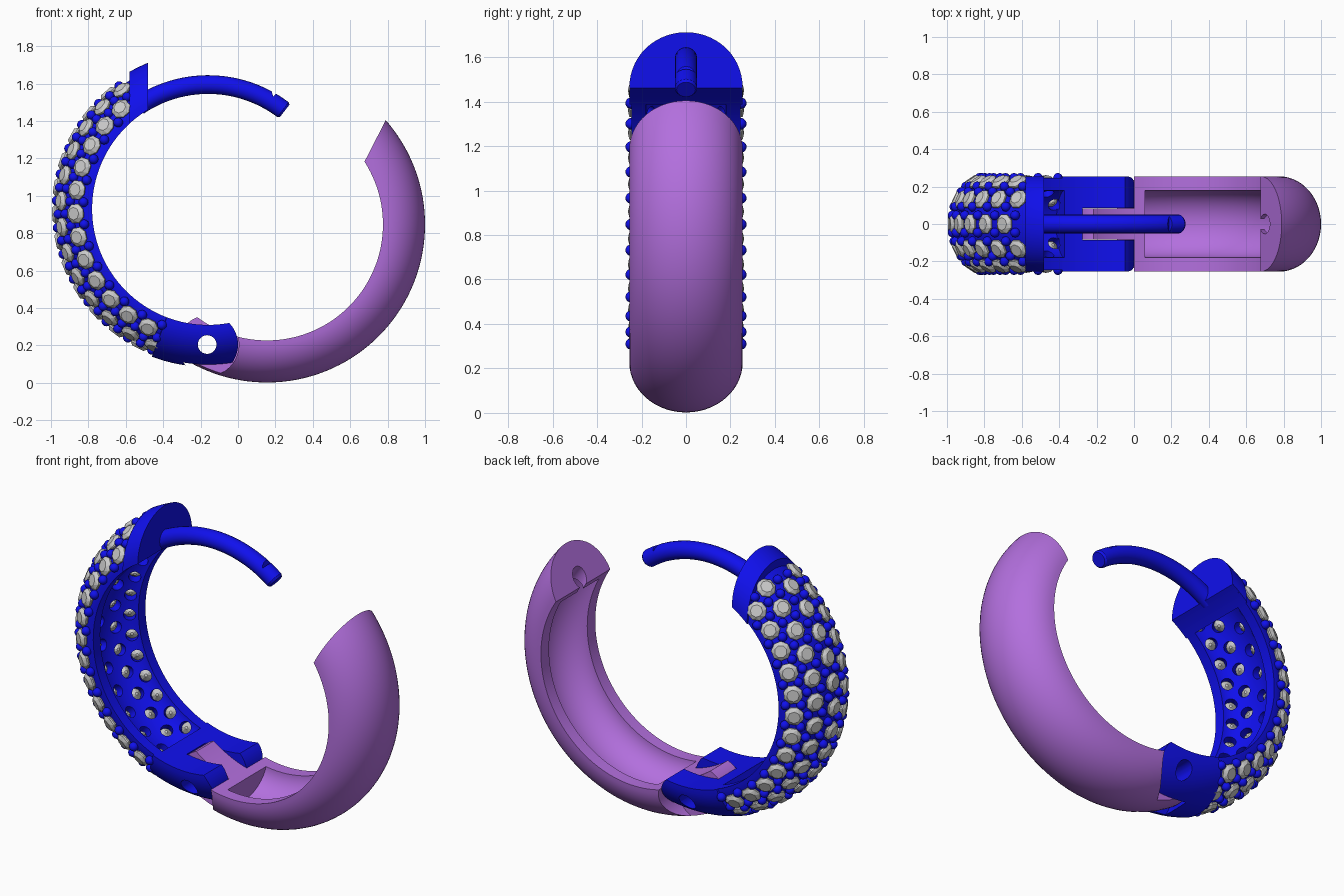
import bpy, bmesh
from math import sin, cos, pi, radians
from mathutils import Vector, Matrix

if "Cube" in bpy.data.objects:
    bpy.data.objects.remove(bpy.data.objects["Cube"])

BC, PC = (-0.16, 0.93), (0.155, 0.847)   # ring centres (x, z): blue half, purple half
HX, HZ = -0.165, 0.205                   # hinge axis
R_IN, DEPTH, HALF = 0.62, 0.225, 0.255   # bore radius, band thickness, half width


def material(name, col):
    m = bpy.data.materials.new(name)
    m.diffuse_color = (*col, 1)
    m.use_nodes = True
    m.node_tree.nodes["Principled BSDF"].inputs["Base Color"].default_value = m.diffuse_color
    return m


BLUE = material("blue_metal", (0.005, 0.005, 0.85))
PURPLE = material("purple_metal", (0.45, 0.16, 0.73))


def finish(bm, name, mat=None):
    bmesh.ops.recalc_face_normals(bm, faces=bm.faces)
    me = bpy.data.meshes.new(name)
    bm.to_mesh(me)
    bm.free()
    ob = bpy.data.objects.new(name, me)
    bpy.context.collection.objects.link(ob)
    if mat:
        me.materials.append(mat)
    return ob


def d_profile(depth, half, base=R_IN, n=28):
    return [(half * cos(pi * i / n), base + depth * sin(pi * i / n)) for i in range(n + 1)]


def round_profile(radius, mid=0.665, n=20):
    return [(radius * cos(2 * pi * i / n), mid + radius * sin(2 * pi * i / n)) for i in range(n)]


def sweep(name, c, rings, mat=None):
    """Loft (angle, profile) rings around a y-parallel axis."""
    bm = bmesh.new()
    loops = []
    for a, prof in rings:
        a = radians(a)
        loops.append([bm.verts.new((c[0] + r * cos(a), y, c[1] + r * sin(a))) for y, r in prof])
    n = len(loops[0])
    for p, q in zip(loops, loops[1:]):
        for i in range(n):
            j = (i + 1) % n
            bm.faces.new((p[i], p[j], q[j], q[i]))
    bm.faces.new(loops[0])
    bm.faces.new(loops[-1][::-1])
    return finish(bm, name, mat)


def arc(a0, a1, prof, step=2.5):
    n = max(2, round(abs(a1 - a0) / step))
    return [(a0 + (a1 - a0) * i / n, prof) for i in range(n + 1)]


def prism(pts, y0, y1):
    bm = bmesh.new()
    f = bm.faces.new([bm.verts.new((x, y0, z)) for x, z in pts])
    ext = bmesh.ops.extrude_face_region(bm, geom=[f])["geom"]
    vs = [v for v in ext if isinstance(v, bmesh.types.BMVert)]
    bmesh.ops.translate(bm, verts=vs, vec=(0, y1 - y0, 0))
    return finish(bm, "cutter")


def rect(x0, x1, z0, z1):
    return [(x0, z0), (x1, z0), (x1, z1), (x0, z1)]


def hinge_arc(r, a0, a1, n=24):
    return [(HX + r * cos(radians(a0 + (a1 - a0) * i / n)),
             HZ + r * sin(radians(a0 + (a1 - a0) * i / n))) for i in range(n + 1)]


def cut(ob, cutter, op='DIFFERENCE'):
    cutter.hide_render = True
    m = ob.modifiers.new("cut", 'BOOLEAN')
    m.operation, m.object, m.solver = op, cutter, 'EXACT'
    bpy.context.view_layer.objects.active = ob
    bpy.ops.object.modifier_apply(modifier="cut")
    bpy.data.objects.remove(cutter)


def smooth(ob):
    bpy.ops.object.select_all(action='DESELECT')
    ob.select_set(True)
    bpy.context.view_layer.objects.active = ob
    bpy.ops.object.shade_smooth_by_angle(angle=radians(30))


def hinge_hole():
    return prism(hinge_arc(0.05, 0, 345, 23), -0.4, 0.4)


FULL = d_profile(DEPTH, HALF)

# Purple half: hollow D-section arc with hinge tongue, slanted tip and pin socket
purple = sweep("plain_half", PC, arc(-132, 52, FULL), PURPLE)
cut(purple, prism([(0.589, 1.012), (0.881, 1.583), (0.4, 1.8), (0.2, 1.2)], -0.4, 0.4))
cut(purple, sweep("cutter", PC, arc(-99, 29, d_profile(0.15, 0.18, 0.615))))
cut(purple, sweep("cutter", PC, arc(20, 50, round_profile(0.053))))
side = hinge_arc(0.17, -90, 90) + [(HX, 0.9), (-0.8, 0.9), (-0.8, -0.3), (HX, -0.3)]
cut(purple, prism(side, 0.083, 0.4))
cut(purple, prism(side, -0.4, -0.083))
cut(purple, prism(hinge_arc(0.155, 90, 270) + [(HX, -0.3), (-0.8, -0.3), (-0.8, 0.9), (HX, 0.9)],
                  -0.2, 0.2))
cut(purple, hinge_hole())
smooth(purple)

# Pavé layout on the blue half: (t around the section, angle along the ring)
S_DEPTH, S_HALF = 0.185, 0.245
ROWS, STEP, START = (27, 58, 90, 122, 153), 10.2, 131.0


def place(t, a, lift=0.0):
    """Frame on the paved surface with z along the outward normal."""
    t, a = radians(t), radians(a)
    rad, tan = Vector((cos(a), 0, sin(a))), Vector((-sin(a), 0, cos(a)))
    nrm = (Vector((0, 1, 0)) * (cos(t) / S_HALF) + rad * (sin(t) / S_DEPTH)).normalized()
    p = Vector((BC[0], S_HALF * cos(t), BC[1])) + rad * (R_IN + S_DEPTH * sin(t)) + nrm * lift
    m = Matrix((tan, nrm.cross(tan), nrm)).transposed().to_4x4()
    m.translation = p
    return m


seats = []
for i, t in enumerate(ROWS):
    odd = i % 2
    seats += [(t, START + (k - 0.5 * odd) * STEP) for k in range(12 + odd)]

# Blue half: paved shell with full-size hinge block at its lower end
shell = d_profile(S_DEPTH, S_HALF)
blue = sweep("paved_half", BC, arc(118, 249, shell) + arc(249.2, 292, FULL), BLUE)
cut(blue, prism(rect(-0.52, 0.3, 1.1, 2), -0.4, 0.4))
cut(blue, sweep("cutter", BC, arc(127, 250, d_profile(0.135, 0.18, 0.612))))
cut(blue, prism(hinge_arc(0.165, -90, 90) + [(HX, 0.6), (0.5, 0.6), (0.5, -0.3), (HX, -0.3)],
                -0.4, 0.4))
cut(blue, prism(hinge_arc(0.16, 90, 270) + [(0.3, HZ - 0.16), (0.3, HZ + 0.16)], -0.086, 0.086))
cut(blue, hinge_hole())

# Through-holes under each stone
bm = bmesh.new()
for t, a in seats:
    bmesh.ops.create_cone(bm, cap_ends=True, segments=14, radius1=0.033, radius2=0.036,
                          depth=0.11, matrix=place(t, a, -0.03))
cut(blue, finish(bm, "cutter"))
smooth(blue)

# End cap at the top of the blue half
cap = sweep("end_cap", BC, arc(104, 142, FULL), BLUE)
cut(cap, prism(rect(-0.58, -0.48, 1.2, 2), -0.4, 0.4), 'INTERSECT')
smooth(cap)

# Ear pin with a catch notch near its tip
pin = sweep("ear_pin", BC, arc(124, 53, round_profile(0.05)) + [(52, round_profile(0.042))], BLUE)
cut(pin, prism([(0.16, 1.63), (0.188, 1.53), (0.222, 1.565), (0.25, 1.63)], -0.2, 0.2))
smooth(pin)

# Faceted stones
bm = bmesh.new()
for t, a in seats:
    m = place(t, a, 0.006)
    rings = []
    for r, z, off in ((0.034, 0.023, 0), (0.054, 0.006, 0.5), (0.054, -0.002, 0.5), (0.008, -0.05, 0.5)):
        rings.append([bm.verts.new(m @ Vector((r * cos((k + off) * pi / 4), r * sin((k + off) * pi / 4), z)))
                      for k in range(8)])
    top, gird = rings[0], rings[1]
    bm.faces.new(top)
    bm.faces.new(rings[3][::-1])
    for k in range(8):
        j = (k + 1) % 8
        bm.faces.new((top[k], gird[k], top[j]))
        bm.faces.new((top[j], gird[k], gird[j]))
        for p, q in ((rings[1], rings[2]), (rings[2], rings[3])):
            bm.faces.new((p[k], q[k], q[j], p[j]))
finish(bm, "stones")

# Prong beads in the gaps between stones
beads = []
for i, t in enumerate(ROWS):
    odd = i % 2
    for k in range(-1, 12 + odd):
        a = START + (k + 0.5 - 0.5 * odd) * STEP
        for d in (-10.5, 10.5):
            tt = t + d * (1.25 if (i == 0 and d < 0) or (i == 4 and d > 0) else 1)
            p = place(tt, a).translation
            if p.x < -0.575 or (p.z < 0.9 and a < 250):
                beads.append((tt, a))
bm = bmesh.new()
for t, a in beads:
    bmesh.ops.create_uvsphere(bm, u_segments=12, v_segments=8, radius=0.026, matrix=place(t, a, 0.009))
smooth(finish(bm, "prong_beads", BLUE))
